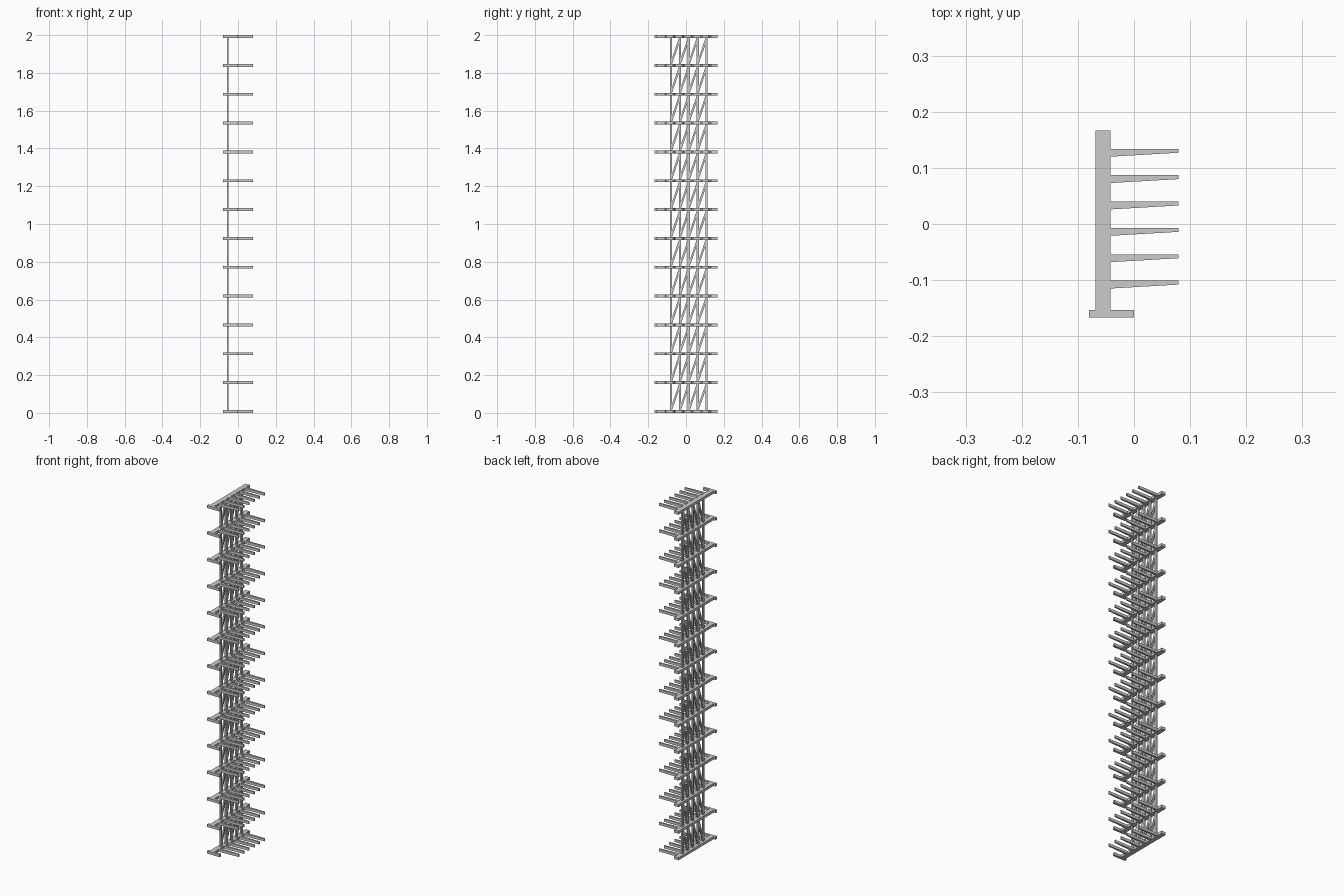
import bpy
import bmesh
from mathutils import Vector

if "Cube" in bpy.data.objects:
    bpy.data.objects.remove(bpy.data.objects["Cube"])

LEVELS = 14
T = 0.015                       # plate thickness
STEP = (2 - T) / (LEVELS - 1)
POST_X = -0.054
FINGER_Y = [-0.107 + 0.047 * i for i in range(6)]
POST_Y = [y + 0.028 for y in FINGER_Y[:-1]]

steel = bpy.data.materials.new("light steel grey")
steel.use_nodes = True
GREY = (0.6, 0.6, 0.6, 1)
steel.diffuse_color = GREY
steel.node_tree.nodes["Principled BSDF"].inputs["Base Color"].default_value = GREY


def prism(name, outline, direction):
    """Extrude a flat outline along a direction into a solid part."""
    bm = bmesh.new()
    face = bm.faces.new([bm.verts.new(p) for p in outline])
    out = bmesh.ops.extrude_face_region(bm, geom=[face])
    moved = [g for g in out["geom"] if isinstance(g, bmesh.types.BMVert)]
    bmesh.ops.translate(bm, verts=moved, vec=Vector(direction))
    bmesh.ops.recalc_face_normals(bm, faces=bm.faces)
    mesh = bpy.data.meshes.new(name)
    bm.to_mesh(mesh)
    bm.free()
    mesh.materials.append(steel)
    obj = bpy.data.objects.new(name, mesh)
    bpy.context.collection.objects.link(obj)
    return obj


def stack(obj, count):
    """Repeat a part up the tower."""
    mod = obj.modifiers.new("levels", "ARRAY")
    mod.count = count
    mod.use_relative_offset = False
    mod.use_constant_offset = True
    mod.constant_offset_displace = (0, 0, STEP)


def plate(name, points):
    stack(prism(name, [(x, y, 0) for x, y in points], (0, 0, T)), LEVELS)


def strut(name, y_low, y_high, width, depth):
    """Flat bar rising from one level to the next."""
    x0, x1 = POST_X - depth / 2, POST_X + depth / 2
    w = width / 2
    base = [(x0, y_low - w, T), (x1, y_low - w, T),
            (x1, y_low + w, T), (x0, y_low + w, T)]
    stack(prism(name, base, (0, y_high - y_low, STEP - T)), LEVELS - 1)


# Level frames: spine, end bar and tapered fingers
plate("spine", [(-0.069, -0.153), (-0.042, -0.153), (-0.042, 0.167), (-0.069, 0.167)])
plate("end_bar", [(-0.08, -0.167), (0, -0.167), (0, -0.153), (-0.08, -0.153)])
for i, y in enumerate(FINGER_Y):
    plate(f"finger_{i + 1}", [(-0.042, y - 0.008), (0.079, y - 0.001),
                              (0.079, y + 0.006), (-0.042, y + 0.006)])

# Lattice between levels
for i, y in enumerate(POST_Y):
    strut(f"post_{i + 1}", y, y, 0.012, 0.008)
for i, (a, b) in enumerate(zip(POST_Y, POST_Y[1:])):
    strut(f"diagonal_{i + 1}", a, b, 0.011, 0.008)
